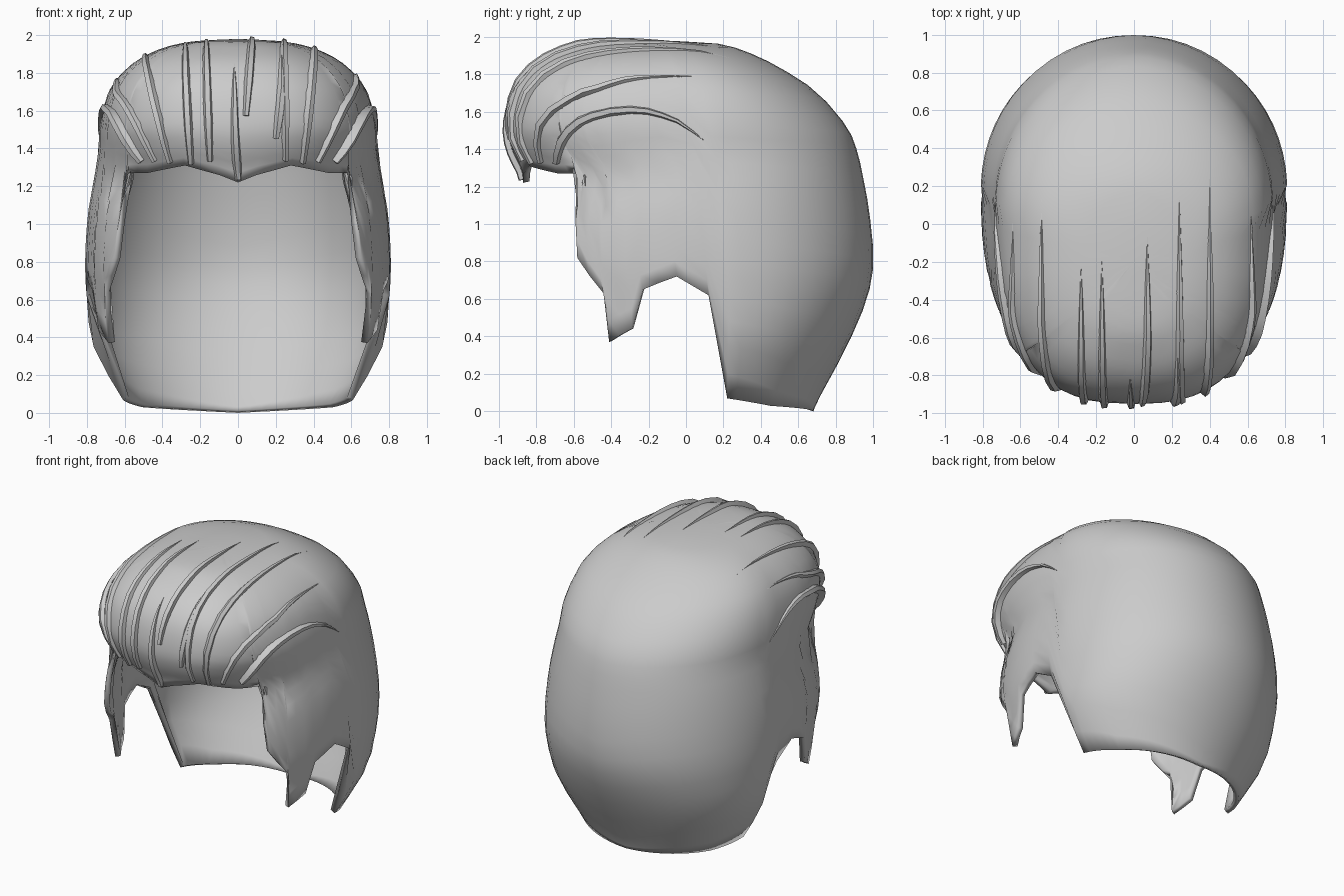
import bpy, bmesh, math
from mathutils import Vector
from mathutils.bvhtree import BVHTree

cube = bpy.data.objects.get("Cube")
if cube:
    bpy.data.objects.remove(cube, do_unlink=True)

hair = bpy.data.materials.new("hair grey")
hair.use_nodes = True
GREY = (0.6, 0.6, 0.6, 1)
hair.diffuse_color = GREY
hair.node_tree.nodes["Principled BSDF"].inputs["Base Color"].default_value = GREY

# Horizontal rings from crown to nape:
# height, half width, front y, back y, y of widest point, front squareness
RINGS = [
    (1.98, 0, -.2, -.2, -.2, 2),
    (1.965, .25, -.52, .15, -.15, 2.2),
    (1.92, .43, -.67, .32, -.05, 2.5),
    (1.84, .57, -.81, .49, 0, 2.6),
    (1.71, .68, -.91, .69, .05, 2.7),
    (1.53, .73, -.95, .85, .1, 2.7),
    (1.4, .735, -.93, .91, .12, 2.5),
    (1.25, .76, -.87, .945, .15, 2.2),
    (1.05, .795, -.89, .98, .15, 2.4),
    (.8, .81, -.9, 1, .18, 2.5),
    (.6, .8, -.86, .965, .2, 2.5),
    (.35, .765, -.84, .86, .2, 2.5),
    (.07, .61, -.7, .71, .2, 2.5),
    (0, .57, -.6, .68, .2, 2.5),
]


def catmull(points, u):
    i = max(0, min(int(u), len(points) - 2))
    f = u - i
    a, b, c, d = (points[max(0, min(i + k, len(points) - 1))] for k in (-1, 0, 1, 2))
    return [q + f / 2 * (r - p + f * (2 * p - 5 * q + 4 * r - s + f * (3 * (q - r) + s - p)))
            for p, q, r, s in zip(a, b, c, d)]


def ring_at(z):
    lo, hi = 0, len(RINGS) - 1
    for _ in range(30):
        mid = (lo + hi) / 2
        if catmull(RINGS, mid)[0] > z:
            lo = mid
        else:
            hi = mid
    return lo


def surface(phi, u):
    z, w, front, back, cy, n = catmull(RINGS, u)
    s, c = abs(math.sin(phi)), math.cos(phi)
    if c > 0:
        x, y = w * s ** (2 / n), cy - (cy - front) * c ** (2 / n)
    else:
        x, y = w * s, cy - (back - cy) * c
    return Vector((math.copysign(x, math.sin(phi)), y, z))


def angle(axis, value, z):
    _, w, front, back, cy, n = catmull(RINGS, ring_at(z))
    if axis == "x":
        return math.asin((value / w) ** (n / 2))
    if value < cy:
        return math.acos(min(1, (cy - value) / (cy - front)) ** (n / 2))
    return math.pi - math.acos(min(1, (value - cy) / (back - cy)))


# Hairline: fringe, temple, sideburn, ear notch, nape
HAIRLINE = [
    ("x", 0, 1.22), ("x", .1, 1.26), ("x", .28, 1.31), ("x", .48, 1.27), ("y", -.56, 1.27),
    ("y", -.59, 1.02), ("y", -.58, .82), ("y", -.44, .63), ("y", -.41, .37),
    ("y", -.29, .44), ("y", -.23, .65), ("y", -.05, .72), ("y", .12, .62),
    ("y", .22, .07), ("y", .45, .03), ("y", .7, 0),
]
marks = []
for axis, value, z in HAIRLINE:
    phi = angle(axis, value, z)
    if marks:
        phi = max(phi, marks[-1][0] + .006)
    marks.append((phi, z))
marks[-1] = (math.pi, 0)

half = [marks[0]]
for (p0, z0), (p1, z1) in zip(marks, marks[1:]):
    steps = max(1, math.ceil((p1 - p0) / math.radians(7)))
    half += [(p0 + (p1 - p0) * k / steps, z0 + (z1 - z0) * k / steps)
             for k in range(1, steps + 1)]
columns = [(-p, z) for p, z in reversed(half[1:])] + half


def finish(bm, name, sharp):
    mesh = bpy.data.meshes.new(name)
    bm.to_mesh(mesh)
    bm.free()
    mesh.materials.append(hair)
    obj = bpy.data.objects.new(name, mesh)
    bpy.context.collection.objects.link(obj)
    bpy.ops.object.select_all(action="DESELECT")
    obj.select_set(True)
    bpy.context.view_layer.objects.active = obj
    bpy.ops.object.shade_smooth_by_angle(angle=math.radians(sharp))
    return obj


# Main hair shell
ROWS = 24
bm = bmesh.new()
grid = []
for phi, z in columns:
    end = ring_at(z)
    grid.append([bm.verts.new(surface(phi, end * k / ROWS)) for k in range(ROWS + 1)])
for a, b in zip(grid, grid[1:]):
    for k in range(ROWS):
        bm.faces.new((a[k], a[k + 1], b[k + 1], b[k]))
bmesh.ops.remove_doubles(bm, verts=bm.verts, dist=.0005)
bmesh.ops.dissolve_degenerate(bm, edges=bm.edges, dist=.0001)
bm.normal_update()
if sum(f.normal.dot(f.calc_center_median() - Vector((0, 0, 1))) for f in bm.faces) < 0:
    bmesh.ops.reverse_faces(bm, faces=bm.faces)
bm.normal_update()
tree = BVHTree.FromBMesh(bm)
shell = finish(bm, "hair_shell", 50)
solid = shell.modifiers.new("thickness", "SOLIDIFY")
solid.thickness = .035
solid.offset = -1


# Raised locks that follow the shell
def lock(name, hits, width, height):
    bm = bmesh.new()
    sections = []
    last = len(hits) - 1
    for i, (p, n) in enumerate(hits):
        t = i / last
        size = min(1, .65 + 2 * t) * max(.02, 1 - t ** 2.5)
        along = hits[min(i + 1, last)][0] - hits[max(i - 1, 0)][0]
        side = n.cross(along).normalized() * width * size
        up = n * height * size
        sections.append([bm.verts.new(p + side * s + up * h) for s, h in
                         ((-.5, -.5), (-.35, .8), (.1, 1), (.5, -.5))])
    for a, b in zip(sections, sections[1:]):
        for k in range(4):
            j = (k + 1) % 4
            bm.faces.new((a[k], a[j], b[j], b[k]))
    bm.faces.new(sections[0])
    bm.faces.new(sections[-1][::-1])
    bmesh.ops.recalc_face_normals(bm, faces=bm.faces)
    finish(bm, name, 40)


def swept_lock(name, x0, x1, a0, a1, width=.06, height=.035):
    hits = []
    for i in range(13):
        t = i / 12
        a = math.radians(a0 + (a1 - a0) * t)
        x = x0 + (x1 - x0) * math.sin(min(1, t * 1.8) * math.pi / 2)
        p, n, _, _ = tree.ray_cast(Vector((x, -.3, 1.4)),
                                   Vector((0, -math.cos(a), math.sin(a))))
        if p:
            hits.append((p, n))
    lock(name, hits, width, height)


# Fringe start x, crown end x, start and end angle of each sweep
SWEEPS = [
    (.42, .62, -8, 132), (.34, .4, -8, 138), (.25, .24, -6, 132),
    (.2, .23, 5, 60), (.04, .07, 15, 112), (0, -.02, -16, 42),
    (-.15, -.17, -6, 100), (-.25, -.28, -8, 98), (-.36, -.49, -8, 132),
    (-.44, -.64, -8, 130),
]
for i, sweep in enumerate(SWEEPS):
    swept_lock("swept_lock_%d" % (i + 1), *sweep)

# Curled locks above the temples
CURL = [(.54, -.72, 1.31), (.62, -.66, 1.47), (.7, -.53, 1.58), (.74, -.28, 1.62),
        (.75, -.08, 1.57), (.76, .1, 1.45)]
for name, sign in (("left", 1), ("right", -1)):
    hits = []
    for i in range(13):
        x, y, z = catmull(CURL, i * 5 / 12)
        p, n, _, _ = tree.find_nearest(Vector((sign * x, y, z)))
        hits.append((p, n))
    lock(name + "_temple_lock", hits, .07, .045)
